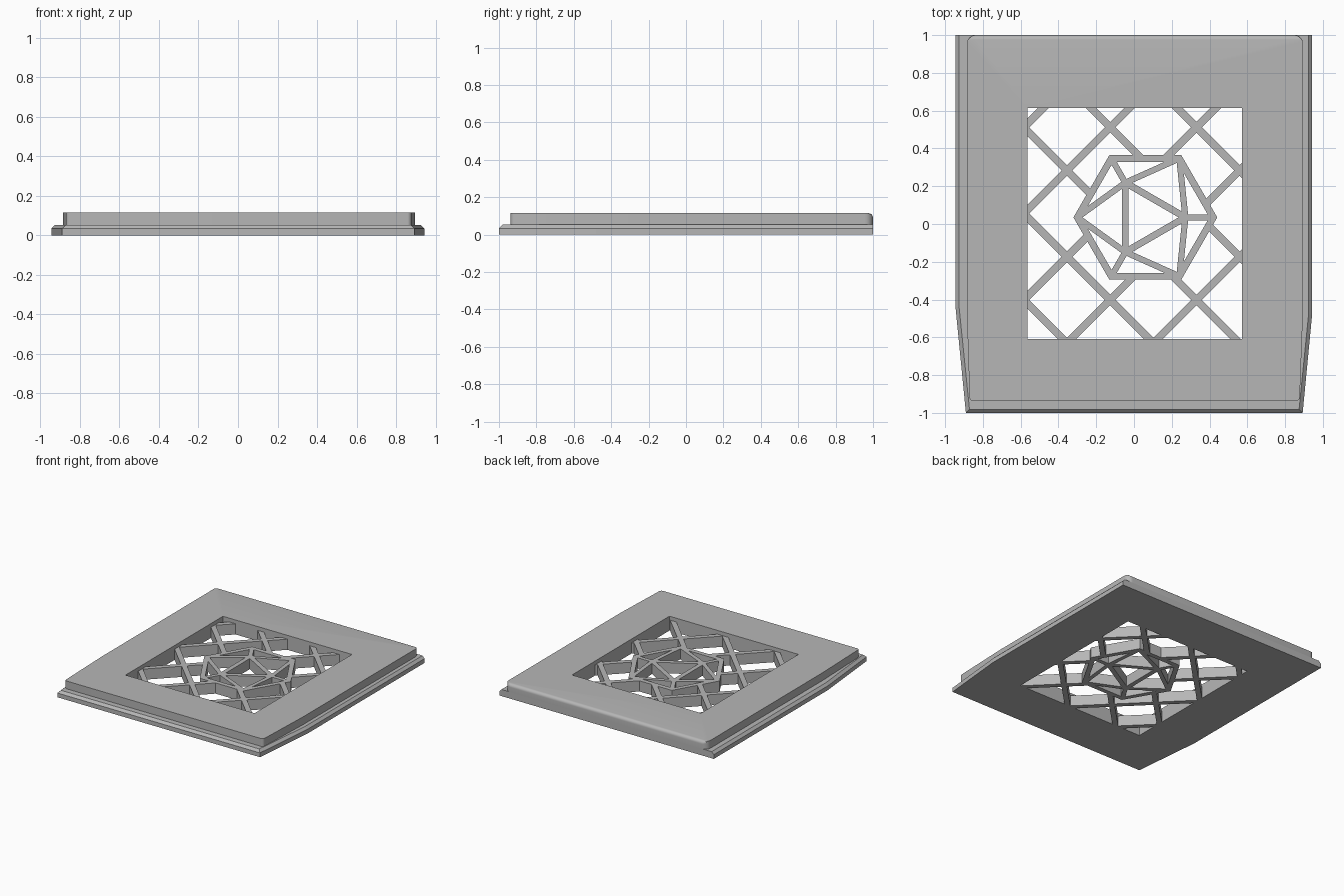
import bpy, bmesh, math
from mathutils import Vector

if "Cube" in bpy.data.objects:
    bpy.data.objects.remove(bpy.data.objects["Cube"], do_unlink=True)

GREY = bpy.data.materials.new("light_grey")
GREY.use_nodes = True
GREY.diffuse_color = (0.47, 0.47, 0.47, 1)
GREY.node_tree.nodes["Principled BSDF"].inputs["Base Color"].default_value = (0.47, 0.47, 0.47, 1)

X0, X1, Y0, Y1 = -0.563, 0.573, -0.61, 0.615   # window opening
FLANGE_Z, TOP_Z, BAR_Z = 0.053, 0.115, 0.085
BAR_W = 0.04


def make_object(name, bm):
    bmesh.ops.recalc_face_normals(bm, faces=bm.faces)
    mesh = bpy.data.meshes.new(name)
    bm.to_mesh(mesh)
    bm.free()
    obj = bpy.data.objects.new(name, mesh)
    bpy.context.collection.objects.link(obj)
    mesh.materials.append(GREY)
    return obj


def loft(bm, rings):
    """Skin closed rings of equal length and cap both ends."""
    loops = [[bm.verts.new(p) for p in ring] for ring in rings]
    n = len(loops[0])
    for a, b in zip(loops, loops[1:]):
        for i in range(n):
            j = (i + 1) % n
            bm.faces.new((a[i], a[j], b[j], b[i]))
    bm.faces.new(loops[0][::-1])
    bm.faces.new(loops[-1])


def round_corners(points, radii, steps=6):
    """Replace each corner of an outline by an arc-like curve."""
    out = []
    n = len(points)
    for i, (p, r) in enumerate(zip(points, radii)):
        p = Vector(p)
        if r == 0:
            out.append(p)
            continue
        a = p + (Vector(points[i - 1]) - p).normalized() * r
        b = p + (Vector(points[(i + 1) % n]) - p).normalized() * r
        centre = a + b - p
        for k in range(steps + 1):
            t = k / steps * math.pi / 2
            out.append(centre + (a - centre) * math.cos(t) * 1.0 + (b - centre) * math.sin(t))
    return out


def bar(bm, a, b, width, z0=0.0, z1=BAR_Z):
    a, b = Vector(a), Vector(b)
    d = (b - a).normalized()
    s = Vector((-d.y, d.x)) * width / 2
    corners = [a - s, b - s, b + s, a + s]
    loft(bm, [[(p.x, p.y, z) for p in corners] for z in (z0, z1)])


def clip(p, d, poly):
    """Parameter range of the line p + t*d inside a counter-clockwise convex polygon."""
    lo, hi = -9.0, 9.0
    for i, q in enumerate(poly):
        e = poly[(i + 1) % len(poly)] - q
        n = Vector((-e.y, e.x))
        dist, rate = n.dot(p - q), n.dot(d)
        if abs(rate) < 1e-6:
            if dist < 0:
                return None
        elif rate > 0:
            lo = max(lo, -dist / rate)
        else:
            hi = min(hi, -dist / rate)
    return (lo, hi) if lo < hi else None


# Flange: wide base with chamfered sides and front, tapering towards the front
def flange_ring(z, inset):
    pts = [(-0.89 + inset, -1 + inset), (0.893 - inset, -1 + inset), (0.943 - inset, -0.48),
           (0.943 - inset, 1), (-0.945 + inset, 1), (-0.945 + inset, -0.44)]
    return [(x, y, z) for x, y in pts]


bm = bmesh.new()
loft(bm, [flange_ring(0, 0), flange_ring(0.034, 0), flange_ring(FLANGE_Z, 0.019)])
flange = make_object("base_flange", bm)

# Raised plate: rounded corners and a rounded upper back edge
outline = round_corners(
    [(-0.87, -0.937), (0.877, -0.937), (0.895, -0.45), (0.895, 1), (-0.885, 1), (-0.885, -0.45)],
    [0.02, 0.02, 0, 0.045, 0.045, 0])
R = 0.025
levels = [(FLANGE_Z, 0)]
for k in range(7):
    t = k / 6 * math.pi / 2
    levels.append((TOP_Z - R + R * math.sin(t), R * (1 - math.cos(t))))
bm = bmesh.new()
loft(bm, [[(p.x, min(p.y, 1 - back), z) for p in outline] for z, back in levels])
plate = make_object("raised_plate", bm)

# Cut the window through flange and plate
bm = bmesh.new()
loft(bm, [[(X0, Y0, z), (X1, Y0, z), (X1, Y1, z), (X0, Y1, z)] for z in (-0.1, 0.3)])
cutter = make_object("window_cutter", bm)
cutter.hide_render = True
for obj in (flange, plate):
    mod = obj.modifiers.new("window", "BOOLEAN")
    mod.operation = "DIFFERENCE"
    mod.solver = "EXACT"
    mod.object = cutter
    bpy.context.view_layer.objects.active = obj
    bpy.ops.object.modifier_apply(modifier=mod.name)
bpy.data.objects.remove(cutter, do_unlink=True)

# Hexagonal emblem of struts: outer ring, inner triangle and links between them
CENTRE = Vector((0.06, 0.035))


def polar(radius, degrees):
    a = math.radians(degrees)
    return CENTRE + Vector((math.cos(a), math.sin(a))) * radius


hexagon = [polar(0.36, 60 * i) for i in range(6)]
triangle = [polar(0.212, 120 * i) for i in range(3)]
bm = bmesh.new()
for i in range(6):
    a, b = hexagon[i], hexagon[(i + 1) % 6]
    d = (b - a).normalized() * 0.01
    bar(bm, a - d, b + d, 0.036)
for i in range(3):
    bar(bm, triangle[i], triangle[(i + 1) % 3], 0.036)
    for k in (-1, 0, 1):
        bar(bm, triangle[i], hexagon[(2 * i + k) % 6], 0.032)
make_object("hexagon_struts", bm)

# Diagonal lattice, trimmed to the window and left open inside the hexagon
m = 0.025
window = [Vector(p) for p in ((X0 - m, Y0 - m), (X1 + m, Y0 - m), (X1 + m, Y1 + m), (X0 - m, Y1 + m))]
STEP = 0.457
bm = bmesh.new()
for i in range(5):
    falling, rising = -0.985 + STEP * i, -1.095 + STEP * i
    for p, d in ((Vector((falling, 0)), Vector((1, -1))), (Vector((rising, 0)), Vector((1, 1)))):
        span = clip(p, d, window)
        if not span:
            continue
        gap = clip(p, d, hexagon)
        pieces = [(span[0], gap[0]), (gap[1], span[1])] if gap else [span]
        for t0, t1 in pieces:
            bar(bm, p + d * t0, p + d * t1, BAR_W)
make_object("diagonal_lattice", bm)

# Smooth only the rounded edges of the plate
bpy.ops.object.select_all(action="DESELECT")
plate.select_set(True)
bpy.context.view_layer.objects.active = plate
bpy.ops.object.shade_smooth_by_angle(angle=math.radians(25))
